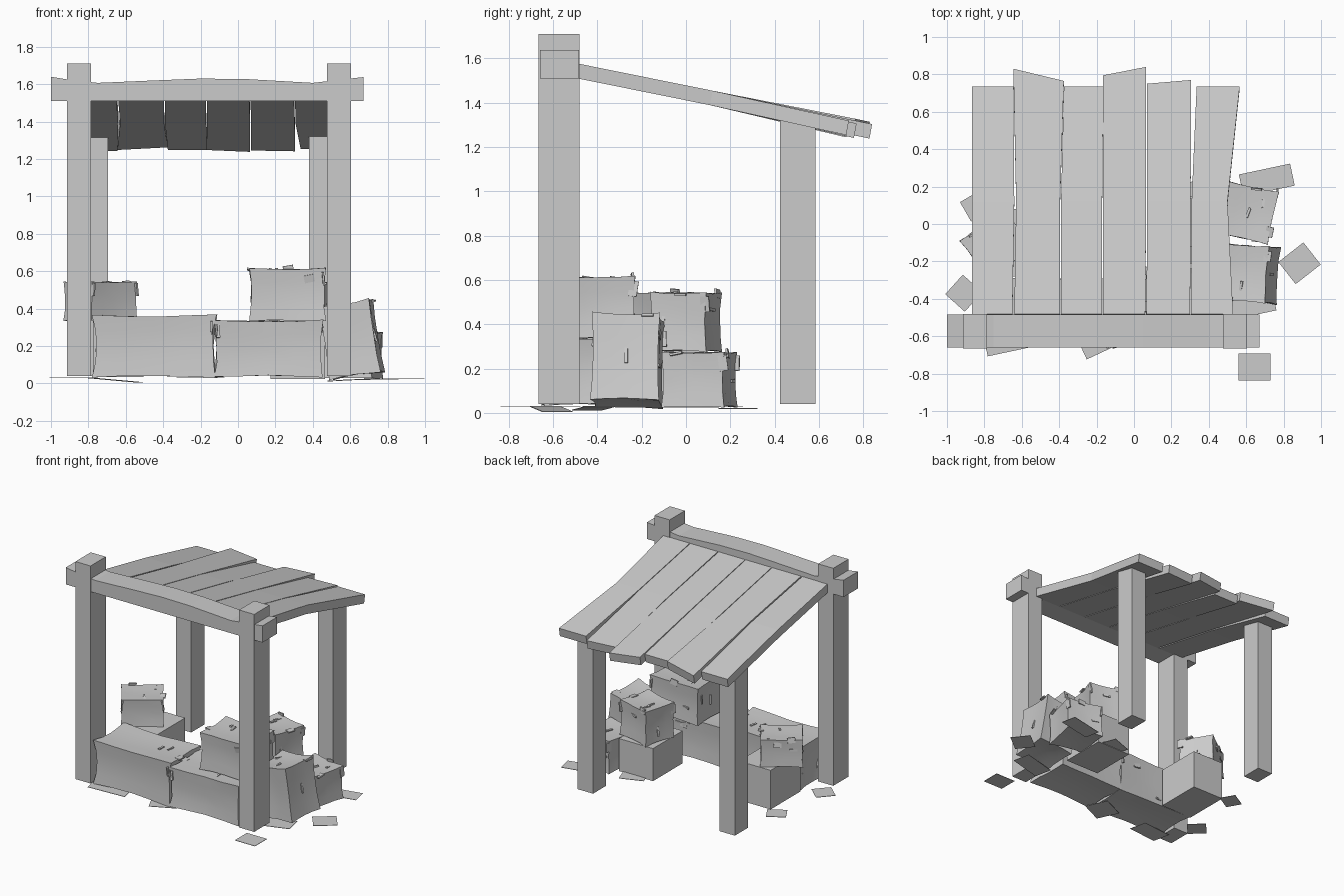
import bpy, bmesh, math, random
from mathutils import Vector, Matrix, Euler

old = bpy.data.objects.get("Cube")
if old:
    bpy.data.objects.remove(old)
rng = random.Random(4)

grey = bpy.data.materials.new("plain_grey")
grey.use_nodes = True
tone = (0.6, 0.6, 0.6, 1)
grey.diffuse_color = tone
grey.node_tree.nodes["Principled BSDF"].inputs["Base Color"].default_value = tone


def finish(bm, name):
    bmesh.ops.recalc_face_normals(bm, faces=bm.faces)
    mesh = bpy.data.meshes.new(name)
    bm.to_mesh(mesh)
    bm.free()
    mesh.materials.append(grey)
    ob = bpy.data.objects.new(name, mesh)
    bpy.context.collection.objects.link(ob)
    return ob


def add_block(bm, lo, hi):
    lo, hi = Vector(lo), Vector(hi)
    size = Matrix.Diagonal((*(hi - lo), 1))
    bmesh.ops.create_cube(bm, size=1, matrix=Matrix.Translation((lo + hi) / 2) @ size)


def post(name, lo, hi):
    bm = bmesh.new()
    add_block(bm, lo, hi)
    finish(bm, name)


def loft(name, rings):
    """Skin a row of four-cornered sections and cap both ends."""
    bm = bmesh.new()
    rows = [[bm.verts.new(p) for p in ring] for ring in rings]
    for a, b in zip(rows, rows[1:]):
        for i in range(4):
            j = (i + 1) % 4
            bm.faces.new((a[i], a[j], b[j], b[i]))
    bm.faces.new(rows[0])
    bm.faces.new(rows[-1])
    return finish(bm, name)


# Four posts
for side, xf, xb in (("right", -0.915, -0.825), ("left", 0.475, 0.38)):
    post("front_post_" + side, (xf, -0.665, 0.04), (xf + 0.128, -0.48, 1.71))
    post("back_post_" + side, (xb, 0.425, 0.04), (xb + 0.13, 0.585, 1.32))

# Front beam with an uneven top
beam_top = [(-1, 1.64), (-0.91, 1.625), (-0.75, 1.607), (-0.45, 1.62), (-0.2, 1.63),
            (0.05, 1.627), (0.4, 1.607), (0.6, 1.63), (0.67, 1.638)]
loft("front_beam", [[(x, -0.66, 1.51), (x, -0.484, 1.51), (x, -0.484, z), (x, -0.66, z)]
                    for x, z in beam_top])

# Roof planks: left and right x at front, middle and back, back y at both corners, lift
planks = [
    ((-0.865, -0.865, -0.865), (-0.65, -0.64, -0.645), (0.735, 0.735), -0.005),
    ((-0.64, -0.63, -0.645), (-0.395, -0.395, -0.375), (0.83, 0.765), 0.02),
    ((-0.39, -0.39, -0.375), (-0.17, -0.17, -0.165), (0.735, 0.735), 0.0),
    ((-0.165, -0.165, -0.165), (0.06, 0.065, 0.065), (0.795, 0.84), 0.012),
    ((0.067, 0.07, 0.07), (0.3, 0.303, 0.305), (0.75, 0.77), 0.0),
    ((0.305, 0.308, 0.335), (0.53, 0.5, 0.565), (0.735, 0.735), 0.005),
]
for n, (lx, rx, ends, lift) in enumerate(planks):
    rings = []
    for k, y in enumerate((-0.482, 0.12, None)):
        ya, yb = ends if y is None else (y, y)
        bow = (0, 0.008, lift)[k]
        za, zb = (1.575 - 0.215 * (v + 0.48) + bow for v in (ya, yb))
        rings.append([(lx[k], ya, za), (rx[k], yb, zb),
                      (rx[k], yb - 0.012, zb - 0.065), (lx[k], ya - 0.012, za - 0.065)])
    loft("roof_plank_%d" % (n + 1), rings)


def carton(name, centre, size, turn=0, lean=0, dent=0.1, tabs=10):
    """Box with sunken sides, sharp corners and small loose tabs."""
    bm = bmesh.new()
    bmesh.ops.create_cube(bm, size=2)
    half = Vector(size) / 2
    if dent:
        bmesh.ops.subdivide_edges(bm, edges=bm.edges[:], cuts=3, use_grid_fill=True)
        for v in bm.verts:
            p = v.co.copy()
            for a in range(3):
                b, c = p[a - 1], p[a - 2]
                v.co[a] = p[a] * (1 - dent * (2 - b * b - c * c) / 2)
            v.co += Vector([rng.uniform(-0.015, 0.015) for _ in range(3)])
    for v in bm.verts:
        v.co = Vector([v.co[a] * half[a] for a in range(3)])
    place = Matrix.Translation(centre) @ Euler((0, math.radians(lean), math.radians(turn))).to_matrix().to_4x4()
    bm.transform(place)
    ob = finish(bm, name)
    if dent:
        bpy.ops.object.select_all(action="DESELECT")
        ob.select_set(True)
        bpy.context.view_layer.objects.active = ob
        bpy.ops.object.shade_smooth_by_angle(angle=math.radians(35))
    # Loose tabs along the edges and slivers on the faces
    if not tabs:
        return
    bm = bmesh.new()
    for i in range(tabs):
        axis, sign = i % 3, rng.choice((-1, 1))
        spot = Vector([rng.uniform(-0.7, 0.7) * h for h in half])
        if axis == 2:
            sign = 1
        spot[axis] = sign * half[axis] * (1 - dent * 0.7)
        thin = Vector((0.055, 0.055, 0.07))
        thin[axis] = 0.01
        thin[(axis + 1) % 3] = 0.014
        if i % 2:
            other = (axis + 1) % 3
            spot[other] = half[other] * rng.choice((-0.95, 0.95))
            spot[2] = max(spot[2], half[2] * 0.6)
            thin[other] = 0.04
        twist = Euler([rng.uniform(-0.2, 0.2) for _ in range(3)]).to_matrix().to_4x4()
        bmesh.ops.create_cube(bm, size=1, matrix=place @ Matrix.Translation(spot) @ twist
                              @ Matrix.Diagonal((*thin, 1)))
    finish(bm, name + "_tabs")


# Cartons stacked around the posts
carton("long_front_carton", (-0.445, -0.465, 0.2), (0.66, 0.36, 0.335), turn=-1)
carton("short_front_carton", (0.16, -0.465, 0.187), (0.58, 0.36, 0.305), turn=1)
carton("upper_front_carton", (0.265, -0.39, 0.475), (0.41, 0.32, 0.285))
carton("right_rear_carton", (-0.64, -0.1, 0.185), (0.27, 0.36, 0.3), dent=0, tabs=0)
carton("right_upper_carton", (-0.735, -0.11, 0.44), (0.3, 0.26, 0.21), turn=35, dent=0.08)
carton("left_inner_carton", (0.32, -0.03, 0.15), (0.29, 0.36, 0.25), dent=0, tabs=0)
carton("left_upper_carton", (0.33, 0.0, 0.41), (0.28, 0.26, 0.27), turn=-15)
carton("left_outer_carton", (0.605, 0.06, 0.15), (0.29, 0.29, 0.25), turn=-12)
carton("left_leaning_carton", (0.605, -0.265, 0.235), (0.28, 0.31, 0.4), turn=-4, lean=-9)

# Loose cardboard sheets: centre, width, depth, turn and tilt
sheets = [
    ((0.645, -0.765, 0.03), 0.17, 0.145, 0, 0),
    ((0.885, -0.21, 0.025), 0.17, 0.15, 38, 0),
    ((0.71, 0.235, 0.02), 0.28, 0.12, 12, 0),
    ((-0.91, -0.37, 0.03), 0.14, 0.14, 48, 0),
    ((-0.66, -0.61, 0.018), 0.28, 0.14, 12, -5),
    ((-0.84, 0.1, 0.03), 0.14, 0.12, 30, 0),
    ((0.62, -0.42, 0.02), 0.26, 0.14, 12, 3),
    ((0.33, 0.16, 0.03), 0.18, 0.14, 20, 0),
    ((-0.2, -0.6, 0.03), 0.2, 0.18, 25, 0),
]
bm = bmesh.new()
for centre, w, d, turn, tilt in sheets:
    rot = Euler((0, math.radians(-tilt), math.radians(turn))).to_matrix().to_4x4()
    bmesh.ops.create_cube(bm, size=1, matrix=Matrix.Translation(centre) @ rot
                          @ Matrix.Diagonal((w, d, 0.003, 1)))
finish(bm, "loose_sheets")
